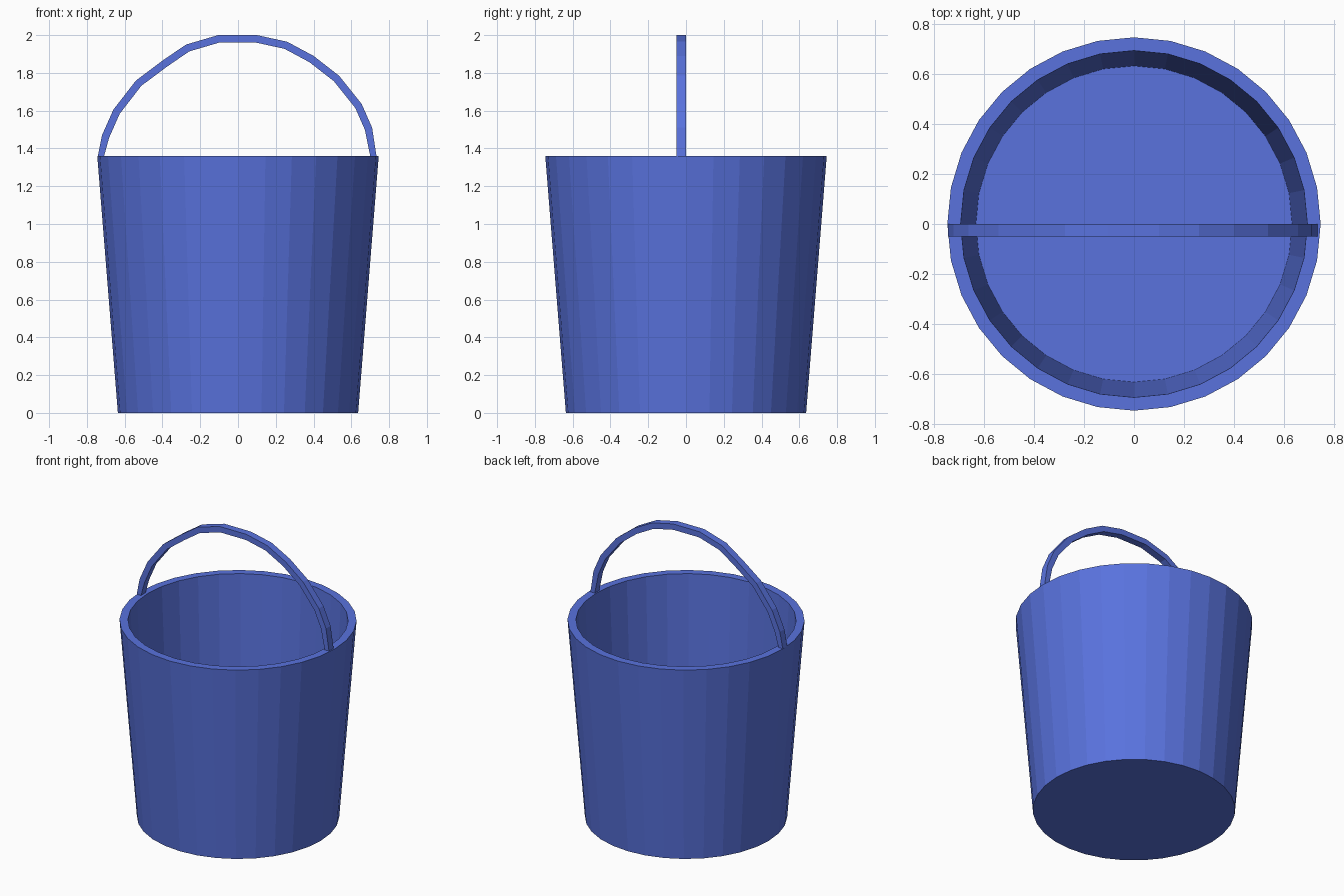
import bpy, bmesh, math
from mathutils import Vector

cube = bpy.data.objects.get("Cube")
if cube:
    bpy.data.objects.remove(cube, do_unlink=True)

blue = bpy.data.materials.new("bucket_blue")
blue.use_nodes = True
colour = (0.10, 0.17, 0.73, 1)
blue.diffuse_color = colour
blue.node_tree.nodes["Principled BSDF"].inputs["Base Color"].default_value = colour


def finish(name, bm):
    bmesh.ops.recalc_face_normals(bm, faces=bm.faces)
    mesh = bpy.data.meshes.new(name)
    bm.to_mesh(mesh)
    bm.free()
    mesh.materials.append(blue)
    obj = bpy.data.objects.new(name, mesh)
    bpy.context.collection.objects.link(obj)
    return obj


# Bucket: tapered outer wall, flat rim, inner wall and floor
SIDES = 32
RIM_Z = 1.36
profile = [(0.636, 0), (0.745, RIM_Z), (0.692, RIM_Z), (0.631, 0.03)]
bm = bmesh.new()
rings = []
for radius, z in profile:
    angles = [math.tau * i / SIDES for i in range(SIDES)]
    rings.append([bm.verts.new((radius * math.cos(a), radius * math.sin(a), z))
                  for a in angles])
for low, high in zip(rings, rings[1:]):
    for i in range(SIDES):
        j = (i + 1) % SIDES
        bm.faces.new((low[i], low[j], high[j], high[i]))
bm.faces.new(rings[0])
bm.faces.new(rings[-1])
finish("bucket", bm)

# Handle: a faceted flat strap arching from rim to rim
arch = [(-0.742, 1.36), (-0.72, 1.47), (-0.66, 1.605), (-0.54, 1.76),
        (-0.40, 1.865), (-0.275, 1.95), (-0.105, 2.0), (0.1, 2.0),
        (0.26, 1.965), (0.4, 1.89), (0.535, 1.785), (0.655, 1.635),
        (0.71, 1.51), (0.733, 1.36)]
THICK = 0.04
FRONT, BACK = -0.05, 0.0
bm = bmesh.new()
sections = []
for i, point in enumerate(arch):
    p = Vector(point)
    before = Vector(arch[max(i - 1, 0)])
    after = Vector(arch[min(i + 1, len(arch) - 1)])
    along = (after - before).normalized()
    inward = Vector((along.y, -along.x)) * THICK
    if i in (0, len(arch) - 1):
        inward = Vector((math.copysign(0.033, -p.x), 0))  # feet flat on the rim
    q = p + inward
    sections.append([bm.verts.new((v.x, y, v.y)) for v, y in
                     ((p, FRONT), (p, BACK), (q, BACK), (q, FRONT))])
for a, b in zip(sections, sections[1:]):
    for i in range(4):
        j = (i + 1) % 4
        bm.faces.new((a[i], a[j], b[j], b[i]))
bm.faces.new(sections[0])
bm.faces.new(sections[-1])
finish("handle", bm)
